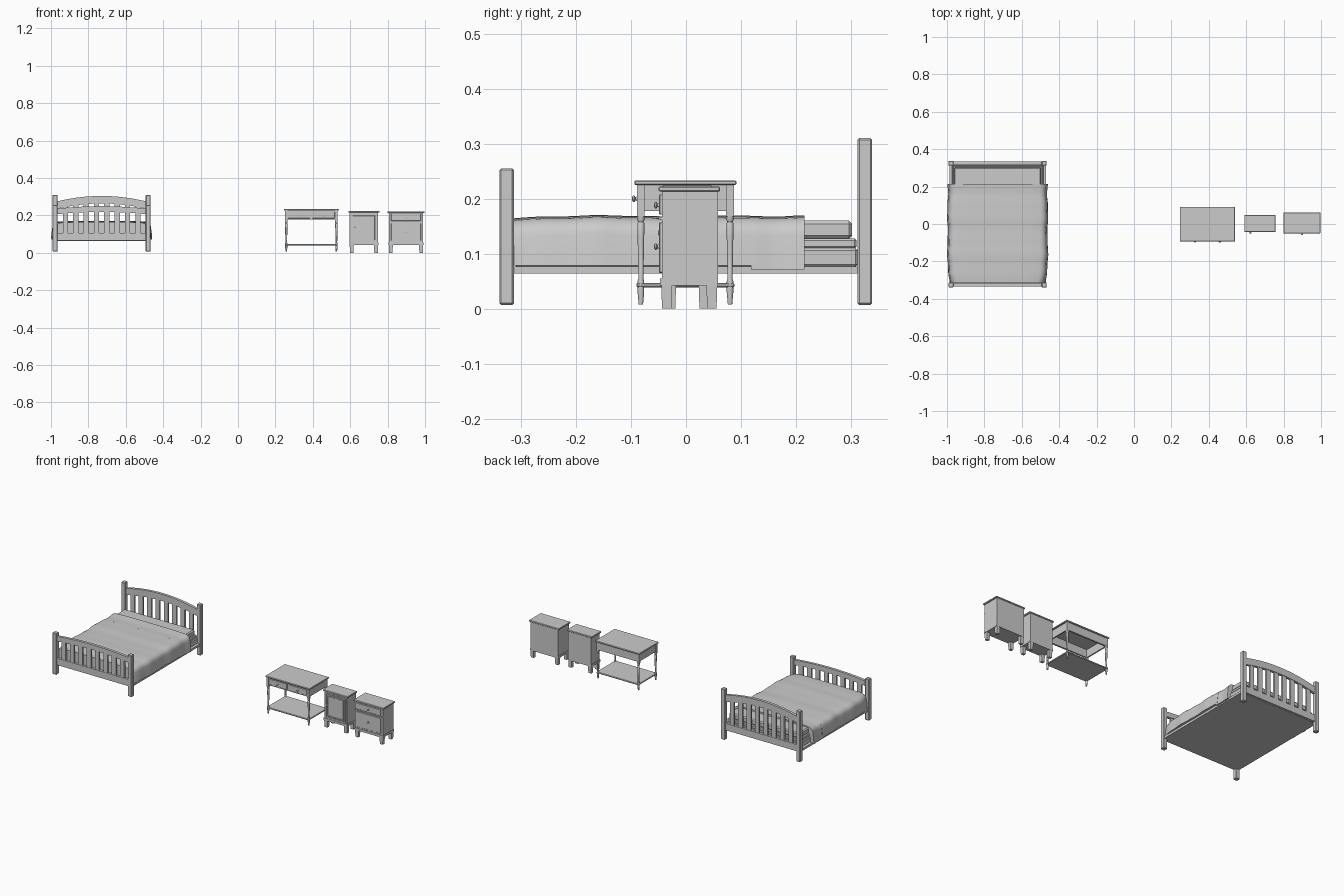
import bpy, bmesh, math
from mathutils import Vector

cube = bpy.data.objects.get("Cube")
if cube:
    bpy.data.objects.remove(cube, do_unlink=True)

grey = bpy.data.materials.new("plain_grey")
grey.use_nodes = True
grey.diffuse_color = (0.6, 0.6, 0.6, 1)
grey.node_tree.nodes["Principled BSDF"].inputs["Base Color"].default_value = (0.6, 0.6, 0.6, 1)


def finish(name, bm, smooth=False):
    bmesh.ops.recalc_face_normals(bm, faces=bm.faces)
    mesh = bpy.data.meshes.new(name)
    bm.to_mesh(mesh)
    bm.free()
    mesh.materials.append(grey)
    ob = bpy.data.objects.new(name, mesh)
    bpy.context.collection.objects.link(ob)
    if smooth:
        bpy.ops.object.select_all(action='DESELECT')
        ob.select_set(True)
        bpy.context.view_layer.objects.active = ob
        bpy.ops.object.shade_smooth_by_angle(angle=math.radians(40))
    return ob


def box(name, x, y, z, bevel=0.0, taper=1.0):
    """Box from (min, max) ranges; taper scales the bottom."""
    bm = bmesh.new()
    bmesh.ops.create_cube(bm, size=1)
    for v in bm.verts:
        k = taper if v.co.z < 0 else 1
        v.co = Vector([(a + b) / 2 + c * (b - a) * s
                       for (a, b), c, s in zip((x, y, z), v.co, (k, k, 1))])
    if bevel:
        bmesh.ops.bevel(bm, geom=bm.edges[:], offset=bevel, segments=1, affect='EDGES')
    return finish(name, bm)


def loft(name, rings, smooth=True, caps=True):
    bm = bmesh.new()
    rows = [[bm.verts.new(p) for p in ring] for ring in rings]
    n = len(rows[0])
    for a, b in zip(rows, rows[1:]):
        for i in range(n):
            bm.faces.new((a[i], a[(i + 1) % n], b[(i + 1) % n], b[i]))
    if caps:
        bm.faces.new(rows[0])
        bm.faces.new(rows[-1])
    return finish(name, bm, smooth)


def lathe(name, origin, profile, axis='Z', sides=12):
    """Turn (radius, distance) pairs about Z, or about the forward direction."""
    rings = []
    for r, d in profile:
        ring = []
        for i in range(sides):
            a = math.tau * i / sides
            c, s = r * math.cos(a), r * math.sin(a)
            off = Vector((c, s, d)) if axis == 'Z' else Vector((c, -d, s))
            ring.append(Vector(origin) + off)
        rings.append(ring)
    return loft(name, rings)


def knob(name, x, y, z):
    lathe(name, (x, y, z), [(.004, 0), (.003, .003), (.006, .005), (.006, .007), (.003, .009)], 'Y')


def frame(name, x, z, y, w):
    """Raised rectangular border on a front face."""
    yr = (y - .003, y + .002)
    for side, lo in (("left", x[1] - w), ("right", x[0])):
        box(f"{name}_{side}", (lo, lo + w), yr, z)
    for side, lo in (("top", z[1] - w), ("bottom", z[0])):
        box(f"{name}_{side}", (x[0] + w, x[1] - w), yr, (lo, lo + w))


# ---------- bed ----------
BX, HALF = -.729, .249


def arch(name, y, low, high, rise):
    """Curved top board between the posts."""
    n = 16
    rings = []
    for i in range(n + 1):
        t = 2 * i / n - 1
        lift = rise * (1 - t * t)
        x = BX + t * HALF
        rings.append([(x, y - .008, low + lift), (x, y + .008, low + lift),
                      (x, y + .008, high + lift), (x, y - .008, high + lift)])
    loft(name, rings)


def bed_end(name, y, post_top, low, high, rise):
    for side, s in (("left", 1), ("right", -1)):
        x = BX + s * HALF
        box(f"{name}_post_{side}", (x - .0135, x + .0135), (y - .013, y + .013), (.007, post_top), .003)
    arch(f"{name}_arch", y, low, high, rise)
    box(f"{name}_lower_rail", (BX - HALF, BX + HALF), (y - .007, y + .007), (.065, .105))
    for i in range(8):
        t = (i - 3.5) / 4.5
        x = BX + t * HALF
        box(f"{name}_slat_{i + 1}", (x - .014, x + .014), (y - .005, y + .005),
            (.1, low + rise * (1 - t * t) + .004))


bed_end("headboard", .325, .31, .232, .272, .032)
bed_end("footboard", -.326, .255, .205, .235, .014)

box("bed_base", (BX - .258, BX + .258), (-.32, .32), (.064, .077))
box("lower_mattress", (BX - .245, BX + .245), (-.312, .312), (.076, .11), .004)
box("middle_mattress", (BX - .24, BX + .24), (-.31, .31), (.109, .128), .004)
box("upper_mattress", (BX - .233, BX + .233), (-.31, .302), (.127, .16), .006)


def cover(name, y0, y1, top, bottom, half, round_foot):
    """Draped cloth with soft shoulders and slightly flared hems."""
    rings, n = [], 24
    for j in range(n + 1):
        y = y0 + (y1 - y0) * j / n
        pull = .016 * math.exp(-(y - y0) / .03) if round_foot else 0
        wave = .002 * math.sin(31 * y) + .001 * math.sin(67 * y)
        h = half - pull + wave
        ztop = top - pull * .3 + wave * .5
        right = [(h, bottom), (h - .003, bottom + .03), (h - .007, ztop - .035)]
        for k in range(1, 6):
            a = math.pi / 2 * k / 5
            right.append((h - .007 - .035 * (1 - math.cos(a)), ztop - .035 + .032 * math.sin(a)))
        right += [(h * .6, ztop - .001), (h * .2, ztop)]
        pts = right + [(-x, z) for x, z in reversed(right)]
        rings.append([(BX + x, y, z) for x, z in pts])
    loft(name, rings)


cover("blanket", -.315, .13, .169, .079, .268, True)
cover("blanket_fold", .118, .215, .169, .071, .267, False)

# ---------- console table ----------
TX = .392
box("table_top", (TX - .147, TX + .147), (-.094, .092), (.225, .233), .002)
box("table_apron_front", (TX - .138, TX + .138), (-.085, -.075), (.178, .226))
box("table_apron_back", (TX - .138, TX + .138), (.075, .085), (.178, .226))
box("table_shelf", (TX - .14, TX + .14), (-.09, .088), (.039, .047), .002)
for side, s in (("left", 1), ("right", -1)):
    x = TX + s * .134
    box(f"table_apron_{side}", (x - .004, x + .004), (-.08, .08), (.178, .226))
    for end, y in (("front", -.082), ("back", .08)):
        box(f"table_{end}_{side}_block", (x - .007, x + .007), (y - .007, y + .007), (.168, .226))
        lathe(f"table_{end}_{side}_leg", (x, y, 0),
              [(.004, .008), (.006, .03), (.006, .05), (.0045, .055), (.006, .13),
               (.0065, .155), (.005, .158), (.007, .163), (.007, .17)])
    dx = TX + s * .066
    box(f"table_drawer_{side}", (dx - .06, dx + .06), (-.089, -.08), (.184, .219), .0015)
    knob(f"table_knob_{side}", dx, -.089, .2)


# ---------- cabinets ----------
def cabinet(name, x, y, top):
    (x0, x1), (y0, y1) = x, y
    box(f"{name}_top", x, y, (top - .009, top), .002)
    box(f"{name}_body", (x0 + .007, x1 - .007), (y0 + .006, y1 - .004), (.042, top - .008))
    box(f"{name}_plinth", (x0 + .005, x1 - .005), (y0 + .003, y1 - .004), (.042, .055))
    for side, lx in (("left", x1 - .018), ("right", x0 + .018)):
        for end, ly in (("front", y0 + .015), ("back", y1 - .015)):
            box(f"{name}_{end}_{side}_leg", (lx - .011, lx + .011), (ly - .01, ly + .01),
                (0, .044), taper=.85)


cabinet("door_cabinet", (.59, .756), (-.043, .048), .224)
frame("door_surround", (.605, .741), (.06, .207), -.037, .006)
box("cabinet_door", (.614, .732), (-.041, -.036), (.068, .199), .0015)
frame("door_trim", (.62, .726), (.074, .193), -.041, .003)
knob("door_knob", .622, -.042, .138)

cabinet("drawer_chest", (.799, .997), (-.05, .062), .222)
for label, low, high, kz in (("upper", .171, .208, .188), ("lower", .065, .157, .113)):
    box(f"chest_{label}_drawer", (.818, .978), (-.049, -.042), (low, high), .0015)
    knob(f"chest_{label}_knob", .898, -.049, kz)
box("chest_divider", (.806, .99), (-.05, -.042), (.161, .167))
